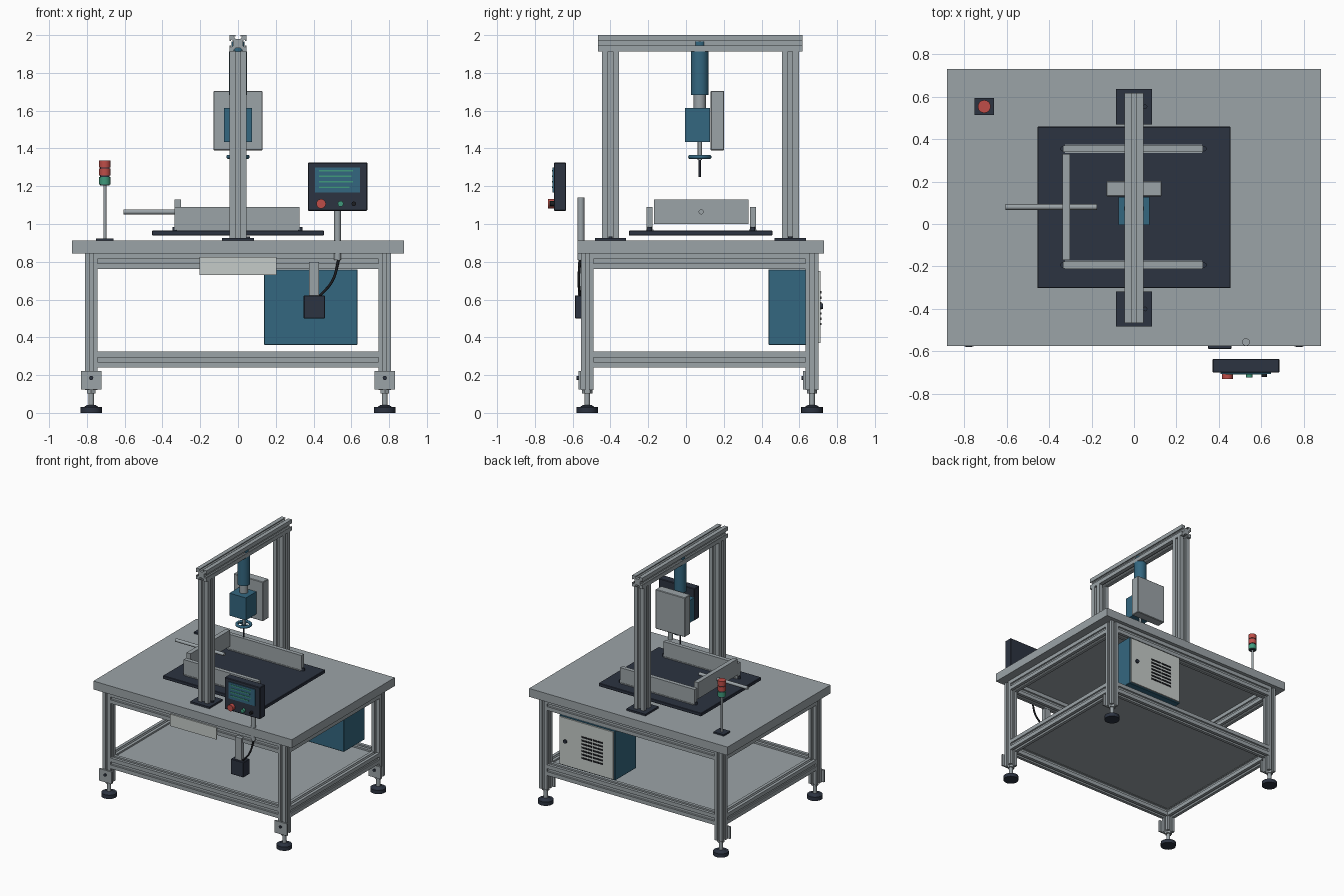
import bpy, bmesh, math
from mathutils import Vector, Matrix

if "Cube" in bpy.data.objects:
    bpy.data.objects.remove(bpy.data.objects["Cube"])


def material(name, rgb):
    m = bpy.data.materials.new(name)
    m.diffuse_color = (*rgb, 1)
    m.use_nodes = True
    m.node_tree.nodes["Principled BSDF"].inputs["Base Color"].default_value = m.diffuse_color
    return m


GREY = material("aluminium grey", (0.33, 0.37, 0.39))
PALE = material("pale grey", (0.56, 0.60, 0.58))
DARK = material("dark navy", (0.025, 0.033, 0.052))
TEAL = material("teal blue", (0.034, 0.135, 0.215))
RED = material("signal red", (0.52, 0.075, 0.065))
GREEN = material("signal green", (0.05, 0.32, 0.20))
BLACK = material("cable black", (0.012, 0.013, 0.016))


def finish(name, bm, mat, smooth=False):
    bmesh.ops.recalc_face_normals(bm, faces=bm.faces[:])
    me = bpy.data.meshes.new(name)
    bm.to_mesh(me)
    bm.free()
    me.materials.append(mat)
    ob = bpy.data.objects.new(name, me)
    bpy.context.collection.objects.link(ob)
    if smooth:
        bpy.ops.object.select_all(action='DESELECT')
        ob.select_set(True)
        bpy.context.view_layer.objects.active = ob
        bpy.ops.object.shade_smooth_by_angle(angle=math.radians(35))
    return ob


def box(name, x, y, z, mat, bevel=0):
    """Block from three (low, high) ranges."""
    bm = bmesh.new()
    lo, hi = Vector((x[0], y[0], z[0])), Vector((x[1], y[1], z[1]))
    bmesh.ops.create_cube(bm, size=1, matrix=Matrix.Translation((lo + hi) / 2)
                          @ Matrix.Diagonal((*(hi - lo), 1)))
    if bevel:
        bmesh.ops.bevel(bm, geom=bm.edges[:], offset=bevel, segments=1, affect='EDGES')
    return finish(name, bm, mat)


def rod(name, a, b, r, mat, r2=None, sides=24):
    """Cylinder or cone between two points."""
    a, b = Vector(a), Vector(b)
    d = b - a
    bm = bmesh.new()
    bmesh.ops.create_cone(bm, cap_ends=True, segments=sides, radius1=r,
                          radius2=r if r2 is None else r2, depth=d.length,
                          matrix=Matrix.Translation((a + b) / 2)
                          @ d.to_track_quat('Z', 'Y').to_matrix().to_4x4())
    return finish(name, bm, mat, True)


# T-slot cross-section: one side, repeated four times
SIDE = [(-.5, -.5), (-.14, -.5), (-.14, -.42), (-.26, -.42), (-.14, -.28),
        (.14, -.28), (.26, -.42), (.14, -.42), (.14, -.5)]
SECTION = []
for k in range(4):
    c, s = (1, 0, -1, 0)[k], (0, 1, 0, -1)[k]
    SECTION += [(c * u - s * v, s * u + c * v) for u, v in SIDE]


def extrusion(name, x, y, z, axis):
    """Slotted aluminium bar filling three ranges, running along axis."""
    rng = (x, y, z)
    i, j = [k for k in range(3) if k != axis]
    bm = bmesh.new()
    ends = []
    for end in (0, 1):
        ring = []
        for u, v in SECTION:
            p = [0, 0, 0]
            p[i] = sum(rng[i]) / 2 + u * (rng[i][1] - rng[i][0])
            p[j] = sum(rng[j]) / 2 + v * (rng[j][1] - rng[j][0])
            p[axis] = rng[axis][end]
            ring.append(bm.verts.new(p))
        bm.faces.new(ring)
        ends.append(ring)
    n = len(SECTION)
    for k in range(n):
        q = (k + 1) % n
        bm.faces.new((ends[0][k], ends[0][q], ends[1][q], ends[1][k]))
    return finish(name, bm, GREY)


# Table frame: legs, levelling feet and corner plates
LX, LY, H = 0.777, (-0.523, 0.667), 0.034
for cx in (-LX, LX):
    for cy in LY:
        extrusion("leg", (cx - H, cx + H), (cy - H, cy + H), (0.12, 0.845), 2)
        rod("foot_pad", (cx, cy, 0), (cx, cy, 0.03), 0.057, DARK)
        rod("foot_cone", (cx, cy, 0.03), (cx, cy, 0.042), 0.04, DARK, 0.022)
        rod("foot_stem", (cx, cy, 0.04), (cx, cy, 0.12), 0.015, GREY)
        rod("foot_nut", (cx, cy, 0.103), (cx, cy, 0.12), 0.027, GREY, sides=6)
        f = cy - H
        box("corner_plate", (cx - .055, cx + .055), (f - .013, f), (0.125, 0.222), GREY)
        rod("plate_bolt", (cx, f - .022, 0.185), (cx, f - .012, 0.185), 0.011, DARK, sides=12)

# Upper and lower rails
for label, z in (("lower_rail", (0.24, 0.325)), ("upper_rail", (0.762, 0.845))):
    for cy in LY:
        extrusion(label, (-LX + H, LX - H), (cy - H, cy + H), z, 0)
    for cx in (-LX, LX):
        extrusion(label, (cx - H, cx + H), (LY[0] + H, LY[1] - H), z, 1)
box("lower_shelf", (-.745, .745), (-.49, .634), (0.298, 0.312), GREY)
box("table_top", (-.88, .88), (-.575, .73), (0.845, 0.912), GREY)

# Gantry
for cy in (-0.4, 0.552):
    box("gantry_base", (-.085, .085), (cy - .083, cy + .083), (0.912, 0.926), DARK)
    rod("base_bolt", (.052, cy, .926), (.052, cy, .934), .011, DARK, sides=12)
    extrusion("gantry_column", (-.045, .045), (cy - .045, cy + .045), (0.926, 1.912), 2)
extrusion("gantry_beam", (-.045, .045), (-.465, .617), (1.912, 2.0), 1)

# Press head hanging from the beam
PY = 0.073
rod("actuator_cap", (0, PY, 1.905), (0, PY, 1.965), 0.034, TEAL)
rod("actuator", (0, PY, 1.682), (0, PY, 1.912), 0.047, TEAL, sides=32)
rod("actuator_neck", (0, PY, 1.61), (0, PY, 1.69), 0.032, GREY)
box("gear_housing", (-.073, .073), (-.005, .127), (1.435, 1.615), TEAL)
rod("press_rod", (0, PY, 1.34), (0, PY, 1.44), 0.011, GREY, sides=16)
rod("press_tip", (0, PY, 1.25), (0, PY, 1.345), 0.006, DARK, sides=16)
bpy.ops.mesh.primitive_torus_add(location=(0, PY, 1.355), major_radius=0.051,
                                 minor_radius=0.011, major_segments=36, minor_segments=12)
wheel = bpy.context.object
wheel.name = "hand_wheel"
wheel.data.materials.append(TEAL)
bpy.ops.object.shade_smooth_by_angle(angle=math.radians(60))
for dx, dy in ((.05, 0), (0, .05)):
    rod("wheel_spoke", (-dx, PY - dy, 1.355), (dx, PY + dy, 1.355), 0.005, TEAL, sides=10)
box("control_box", (-.13, .13), (.13, .202), (1.39, 1.705), GREY, 0.004)

# Work fixture: dark plate, side guides, end stop and push rod
box("fixture_plate", (-.455, .455), (-.302, .458), (0.939, 0.965), DARK, 0.003)
for cy in (-0.193, 0.354):
    box("side_guide", (-.335, .325), (cy - .016, cy + .016), (0.968, 1.09), GREY)
    for cx in (-.335, .33):
        rod("guide_bolt", (cx, cy, 0.962), (cx, cy, 0.985), 0.012, DARK, sides=12)
    box("guide_foot", (-.325, .32), (cy - .02, cy + .02), (0.96, 0.972), GREY)
box("end_stop", (-.337, -.302), (-.17, .33), (1.0, 1.13), GREY)
rod("push_rod", (-.605, .08, 1.064), (-.175, .08, 1.064), 0.013, GREY)

# Operator panel
box("panel_case", (.37, .685), (-.70, -.635), (1.07, 1.325), DARK, 0.004)
box("panel_screen", (.408, .645), (-.706, -.699), (1.168, 1.30), TEAL)
for i, w in enumerate((.18, .17, .18, .16)):
    z = 1.281 - i * 0.0285
    box("screen_line", (.43, .43 + w), (-.709, -.705), (z - .004, z + .004), GREEN)
for label, x, r, y, m in (("stop_button", .44, .025, -.73, RED),
                          ("start_button", .543, .015, -.722, GREEN),
                          ("dark_button", .613, .012, -.72, BLACK)):
    rod(label, (x, -.699, 1.107), (x, y, 1.107), r, m)
rod("panel_post", (.527, -.556, .81), (.527, -.556, 1.14), 0.018, GREY)

# Pedal-style switch box under the table edge with its cable
box("switch_hanger", (.375, .43), (-.572, -.535), (.61, .80), GREY)
box("switch_box", (.348, .46), (-.588, -.51), (.50, .622), DARK, 0.003)
cu = bpy.data.curves.new("cable", 'CURVE')
cu.dimensions = '3D'
cu.bevel_depth = 0.007
cu.bevel_resolution = 2
sp = cu.splines.new('BEZIER')
sp.bezier_points.add(2)
for bp, co in zip(sp.bezier_points, ((.43, -.56, .615), (.50, -.568, .70), (.535, -.56, .82))):
    bp.co = co
    bp.handle_left_type = bp.handle_right_type = 'AUTO'
cu.materials.append(BLACK)
bpy.context.collection.objects.link(bpy.data.objects.new("cable", cu))

# Blank plate on the front rail
box("front_plate", (-.205, .205), (-.568, -.558), (.73, .825), PALE)

# Electrical cabinet with door, vents and knob at the rear
box("cabinet", (.137, .633), (.437, .702), (.36, .76), TEAL, 0.003)
box("cabinet_door", (.147, .623), (.702, .713), (.37, .75), PALE)
for i in range(7):
    z = 0.47 + i * 0.028
    for x in (.235, .335):
        box("vent_slot", (x, x + .09), (.712, .717), (z - .006, z + .006), BLACK)
rod("door_knob", (.57, .71, .565), (.57, .725, .565), 0.015, DARK)

# Signal tower
TX, TY = -0.705, 0.553
box("tower_base", (TX - .046, TX + .046), (TY - .04, TY + .04), (.912, .924), DARK)
rod("tower_pole", (TX, TY, .92), (TX, TY, 1.21), 0.008, GREY)
rod("tower_core", (TX, TY, 1.205), (TX, TY, 1.33), 0.025, DARK)
for label, z0, z1, m in (("green_lamp", 1.21, 1.248, GREEN),
                         ("middle_lamp", 1.256, 1.293, RED),
                         ("top_lamp", 1.30, 1.337, RED)):
    rod(label, (TX, TY, z0), (TX, TY, z1), 0.03, m)
